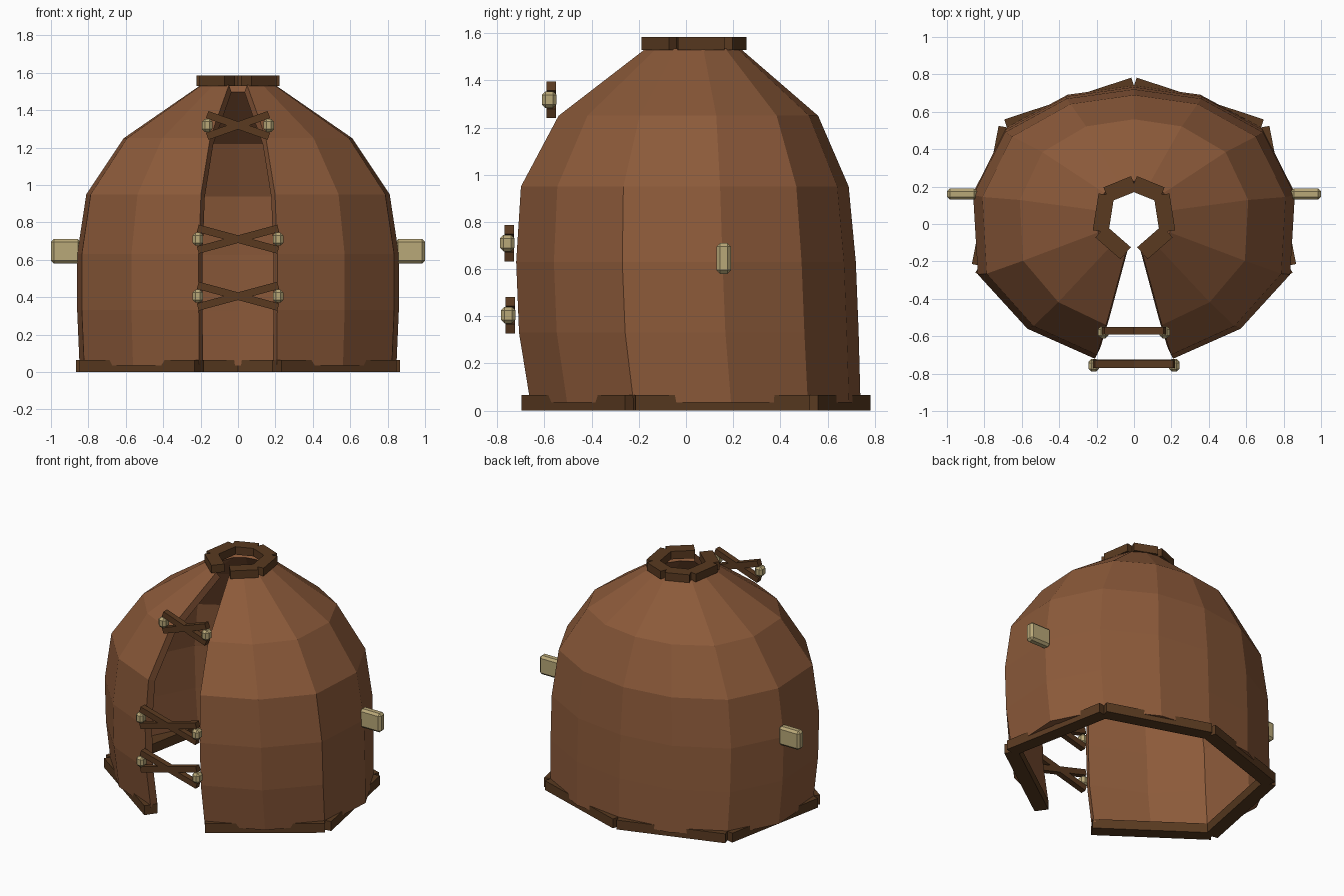
import bpy
from mathutils import Vector, Matrix

if "Cube" in bpy.data.objects:
    bpy.data.objects.remove(bpy.data.objects["Cube"], do_unlink=True)


def material(name, rgb):
    m = bpy.data.materials.new(name)
    m.use_nodes = True
    m.diffuse_color = (*rgb, 1)
    m.node_tree.nodes["Principled BSDF"].inputs["Base Color"].default_value = (*rgb, 1)
    return m


HIDE = material("brown hide", (0.262, 0.102, 0.042))
WOOD = material("dark brown", (0.1, 0.042, 0.0145))
BONE = material("pale bone", (0.485, 0.392, 0.188))


def make_object(name, verts, faces, mat):
    mesh = bpy.data.meshes.new(name)
    mesh.from_pydata(verts, [], faces)
    mesh.materials.append(mat)
    obj = bpy.data.objects.new(name, mesh)
    bpy.context.scene.collection.objects.link(obj)
    return obj


def box(name, center, size, mat, turn=None, bevel=0):
    """Box with the given size, optionally rotated and bevelled."""
    turn = turn or Matrix.Identity(3)
    corners = [Vector((x * size[0], y * size[1], z * size[2])) / 2
               for z in (-1, 1) for y in (-1, 1) for x in (-1, 1)]
    verts = [turn @ c + Vector(center) for c in corners]
    faces = [(0, 2, 3, 1), (4, 5, 7, 6), (0, 1, 5, 4),
             (2, 6, 7, 3), (0, 4, 6, 2), (1, 3, 7, 5)]
    obj = make_object(name, verts, faces, mat)
    if bevel:
        mod = obj.modifiers.new("bevel", "BEVEL")
        mod.width, mod.segments = bevel, 1
    return obj


def bar(name, a, b, width, height, mat):
    """Square-ended bar from a to b; height lies in the vertical plane."""
    a, b = Vector(a), Vector(b)
    along = (b - a).normalized()
    side = Vector((0, 0, 1)).cross(along).normalized()
    turn = Matrix((along, side, along.cross(side))).transposed()
    return box(name, (a + b) / 2, ((b - a).length, width, height), mat, turn)


# Half plan of the hut, from the door edge round to the middle of the back
half = [(0.21, -0.72), (0.57, -0.56), (0.835, -0.27), (0.86, 0.155),
        (0.69, 0.49), (0.36, 0.67), (0, 0.72)]
plan = half + [(-x, y) for x, y in reversed(half[:-1])]

# Levels: height, x scale, y scale, y shift
levels = [(0.035, 0.985, 0.972, 0.04), (0.33, 1, 1, 0.012), (0.63, 1, 1, 0),
          (0.95, 0.943, 0.965, -0.005), (1.25, 0.71, 0.764, 0.01),
          (1.535, 0.23, 0.278, 0.03)]


def ring(level):
    z, sx, sy, shift = level
    return [Vector((x * sx, y * sy + shift, z)) for x, y in plan]


# Hide walls with an open doorway
n = len(plan)
verts = [v for level in levels for v in ring(level)]
faces = [(r * n + i, r * n + i + 1, (r + 1) * n + i + 1, (r + 1) * n + i)
         for r in range(len(levels) - 1) for i in range(n - 1)]
wall = make_object("hide_wall", verts, faces, HIDE)
solid = wall.modifiers.new("thickness", "SOLIDIFY")
solid.thickness, solid.offset, solid.use_even_offset = 0.05, -1, True


# Wooden trim around the base and the smoke hole, one bar per two panels
def trim(name, level, z, height, width, shrink):
    points = ring(level)[::2]
    for i, (a, b) in enumerate(zip(points, points[1:])):
        ends = [(p.x * shrink, (p.y - level[3]) * shrink + level[3], z) for p in (a, b)]
        bar(f"{name}_{i + 1}", *ends, width, height, WOOD)


trim("base_trim", levels[0], 0.0325, 0.065, 0.09, 1)
trim("smoke_hole_trim", levels[-1], 1.557, 0.055, 0.085, 0.93)

# Crossed door ties with bone pegs
for name, z, y, x in (("lower", 0.405, -0.745, 0.215), ("middle", 0.71, -0.75, 0.215),
                      ("upper", 1.318, -0.572, 0.165)):
    for side, s in (("left", 1), ("right", -1)):
        bar(f"{name}_door_tie_{side}", (-x, y, z - 0.058 * s), (x, y, z + 0.058 * s),
            0.04, 0.04, WOOD)
        box(f"{name}_peg_{side}", (x * s, y - 0.008, z), (0.055, 0.062, 0.07),
            BONE, bevel=0.015)

# Bone handles on the sides
for side, s in (("left", 1), ("right", -1)):
    box(f"side_handle_{side}", (0.92 * s, 0.16, 0.645), (0.16, 0.06, 0.13),
        BONE, bevel=0.015)
